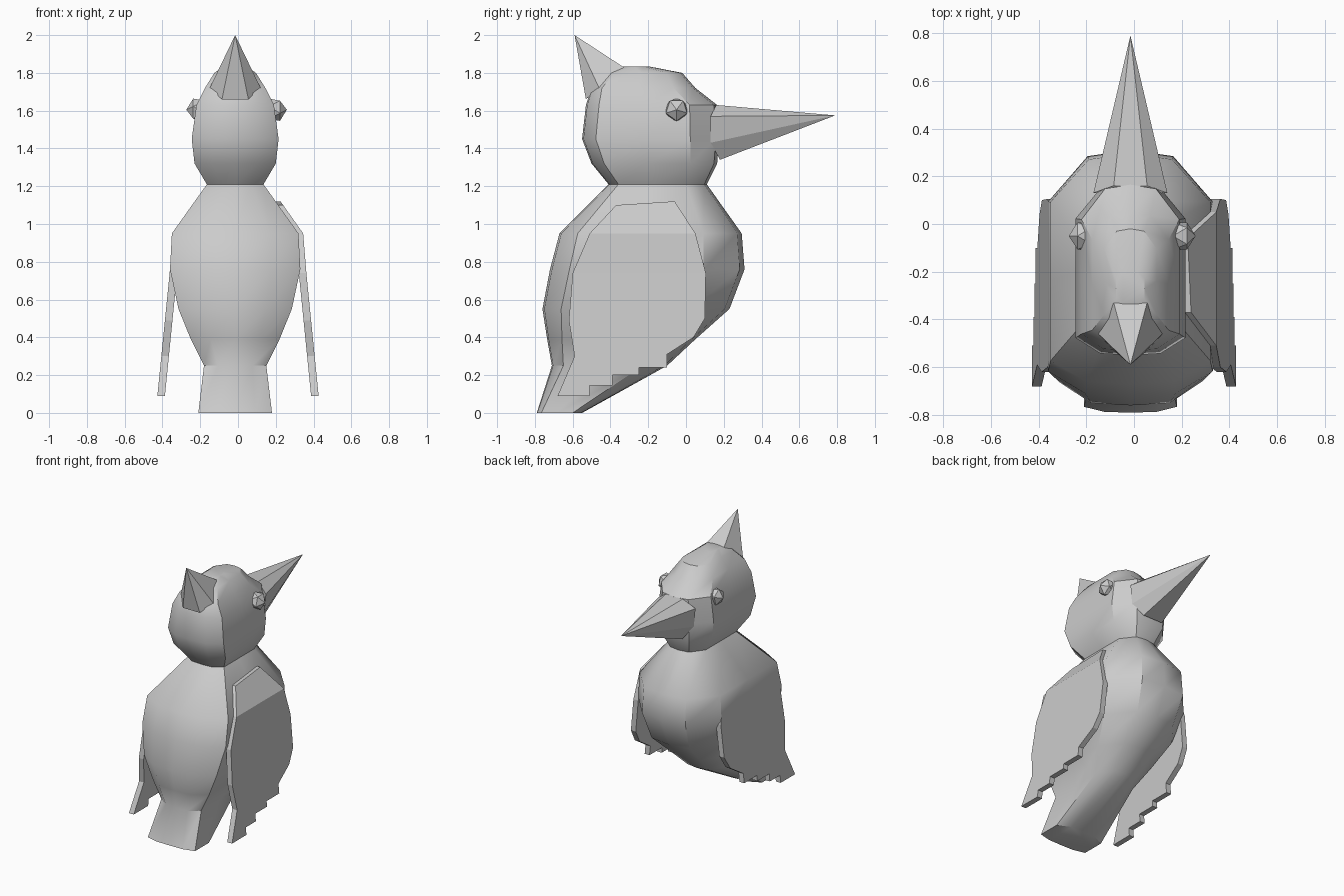
import bpy, bmesh
from mathutils import Vector

if "Cube" in bpy.data.objects:
    bpy.data.objects.remove(bpy.data.objects["Cube"])

OFF = -0.015  # body sits slightly left of the wings


def finish(name, bm, angle=None):
    bmesh.ops.recalc_face_normals(bm, faces=bm.faces)
    me = bpy.data.meshes.new(name)
    bm.to_mesh(me)
    bm.free()
    ob = bpy.data.objects.new(name, me)
    bpy.context.collection.objects.link(ob)
    if angle:
        bpy.ops.object.select_all(action='DESELECT')
        ob.select_set(True)
        bpy.context.view_layer.objects.active = ob
        bpy.ops.object.shade_smooth_by_angle(angle=angle)
    return ob


# Body and head: one boxy, chamfered section lofted upwards
half = [(0.55, 0.01), (1, 0.1), (1, 0.45), (1, 0.79), (0.52, 0.975)]
section = [(0, 0)] + half + [(0, 1)] + [(-x, t) for x, t in reversed(half)]
# z, back y, front y, half width
rings = [(0, -.79, -.55, .195), (.25, -.71, -.10, .165),
         (.39, -.735, .05, .235), (.55, -.76, .23, .30),
         (.76, -.72, .31, .345), (.95, -.67, .295, .335),
         (1.21, -.41, .11, .15), (1.32, -.50, .165, .215),
         (1.45, -.55, .175, .23), (1.63, -.53, .165, .205),
         (1.72, -.50, .05, .16), (1.80, -.42, -.02, .11),
         (1.835, -.33, -.20, .06)]
bm = bmesh.new()
loops = [[bm.verts.new((OFF + w * x, b + (f - b) * t, z)) for x, t in section]
         for z, b, f, w in rings]
n = len(section)
for lo, hi in zip(loops, loops[1:]):
    for i in range(n):
        j = (i + 1) % n
        bm.faces.new((lo[i], lo[j], hi[j], hi[i]))
bm.faces.new(loops[0])
bm.faces.new(loops[-1])
finish("body", bm, 0.6)


# Beak and crest: mirrored half outline drawn to a point
def spike(name, outline, tip):
    pts = outline + [(-x, y, z) for x, y, z in reversed(outline)]
    bm = bmesh.new()
    base = [bm.verts.new(Vector(p) + Vector((OFF, 0, 0))) for p in pts]
    top = bm.verts.new((OFF, tip[0], tip[1]))
    for i in range(len(base)):
        bm.faces.new((base[i], base[(i + 1) % len(base)], top))
    bm.faces.new(base)
    finish(name, bm)


spike("beak", [(.07, .16, 1.63), (.155, .13, 1.57),
               (.14, .13, 1.43), (.08, .18, 1.34)], (.79, 1.575))
spike("crest", [(.07, -.53, 1.66), (.135, -.46, 1.72),
                (.07, -.33, 1.83)], (-.59, 2.0))

# Eyes
for side in (-1, 1):
    bpy.ops.mesh.primitive_ico_sphere_add(
        subdivisions=1, radius=0.066,
        location=(side * .2 + OFF * .5, -.05, 1.605), rotation=(0, side * 1.57, 0))
    bpy.context.object.name = "eye"

# Wings: stepped feather outline (y, z), bent outward by height
wing = [(-.37, 1.10), (-.51, .95), (-.60, .74), (-.62, .49), (-.59, .30),
        (-.68, .09), (-.51, .09), (-.51, .145), (-.39, .145), (-.39, .20),
        (-.25, .20), (-.25, .24), (-.10, .24), (-.10, .31), (.04, .40),
        (.10, .50), (.105, .74), (.05, .95), (-.06, 1.12)]
bend = [(0.09, .427), (.74, .362), (.95, .345), (1.12, .225)]


def bend_x(z):
    for (z0, x0), (z1, x1) in zip(bend, bend[1:]):
        if z <= z1 + 1e-4:
            return x0 + (x1 - x0) * (z - z0) / (z1 - z0)
    return bend[-1][1]


for side in (-1, 1):
    bm = bmesh.new()
    face = bm.faces.new([bm.verts.new((0, y, z)) for y, z in wing])
    ext = bmesh.ops.extrude_face_region(bm, geom=[face])["geom"]
    for v in ext:
        if isinstance(v, bmesh.types.BMVert):
            v.co.x = -.04
    for z in (.74, .95):
        bmesh.ops.bisect_plane(bm, geom=bm.verts[:] + bm.edges[:] + bm.faces[:],
                               dist=1e-4, plane_co=(0, 0, z), plane_no=(0, 0, 1))
    for v in bm.verts:
        v.co.x = side * (v.co.x + bend_x(v.co.z))
    finish("wing", bm)
